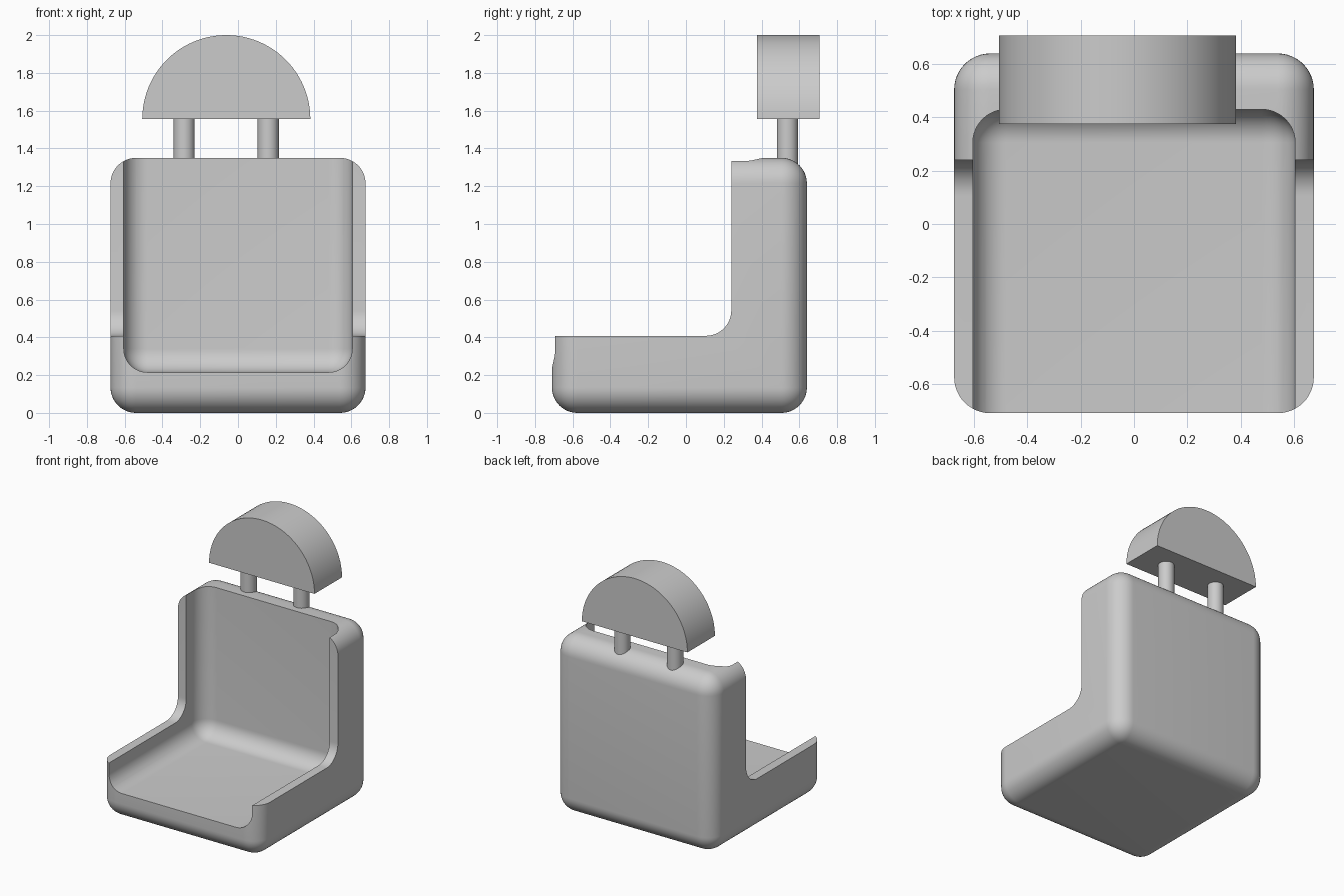
import bpy, bmesh, math
from mathutils import Vector

cube = bpy.data.objects.get("Cube")
if cube:
    bpy.data.objects.remove(cube, do_unlink=True)

grey = bpy.data.materials.new("plain_grey")
grey.use_nodes = True
colour = (0.6, 0.6, 0.6, 1)
grey.diffuse_color = colour
grey.node_tree.nodes["Principled BSDF"].inputs["Base Color"].default_value = colour


def make_object(name, bm):
    bmesh.ops.recalc_face_normals(bm, faces=bm.faces)
    mesh = bpy.data.meshes.new(name)
    bm.to_mesh(mesh)
    bm.free()
    mesh.materials.append(grey)
    obj = bpy.data.objects.new(name, mesh)
    bpy.context.collection.objects.link(obj)
    return obj


def activate(obj):
    bpy.ops.object.select_all(action="DESELECT")
    obj.select_set(True)
    bpy.context.view_layer.objects.active = obj


def smooth(obj):
    activate(obj)
    bpy.ops.object.shade_smooth_by_angle(angle=math.radians(30))


def rounded_box(name, low, high, radius):
    low, high = Vector(low), Vector(high)
    bm = bmesh.new()
    bmesh.ops.create_cube(bm, size=1)
    for v in bm.verts:
        v.co = (low + high) / 2 + v.co * (high - low)
    bmesh.ops.bevel(bm, geom=bm.edges[:], offset=radius, segments=12,
                    profile=0.5, affect="EDGES")
    return make_object(name, bm)


def extrude_profile(name, points, offset):
    bm = bmesh.new()
    face = bm.faces.new([bm.verts.new(p) for p in points])
    result = bmesh.ops.extrude_face_region(bm, geom=[face])
    verts = [g for g in result["geom"] if isinstance(g, bmesh.types.BMVert)]
    bmesh.ops.translate(bm, verts=verts, vec=offset)
    return make_object(name, bm)


def arc(cx, cz, radius, start, end, steps):
    angles = [math.radians(start + (end - start) * i / steps) for i in range(steps + 1)]
    return [(cx + radius * math.cos(a), cz + radius * math.sin(a)) for a in angles]


def cut(obj, cutter):
    mod = obj.modifiers.new("cut", "BOOLEAN")
    mod.operation = "DIFFERENCE"
    mod.solver = "EXACT"
    mod.object = cutter
    activate(obj)
    bpy.ops.object.modifier_apply(modifier=mod.name)
    bpy.data.objects.remove(cutter, do_unlink=True)


# Seat shell: rounded block, hollowed from the front and top
shell = rounded_box("seat_shell", (-0.675, -0.71, 0), (0.675, 0.64, 1.35), 0.135)
cut(shell, rounded_box("hollow_cutter", (-0.605, -1.2, 0.215), (0.605, 0.43, 1.8), 0.125))

# Sides lowered to armrest height, with a rounded inner corner
side = [(-1, 0.408), *arc(0.105, 0.543, 0.135, -90, 0, 12), (0.24, 1.6), (-1, 1.6)]
cut(shell, extrude_profile("side_cutter", [(-1, y, z) for y, z in side], (2, 0, 0)))
smooth(shell)

# Headrest: half disc
half_disc = arc(-0.062, 1.555, 0.445, 0, 180, 48)
smooth(extrude_profile("headrest", [(x, 0.375, z) for x, z in half_disc], (0, 0.332, 0)))

# Headrest posts
for name, x in (("right_post", -0.285), ("left_post", 0.16)):
    ring = arc(x, 0.537, 0.056, 0, 360 - 360 / 32, 31)
    smooth(extrude_profile(name, [(px, py, 1.25) for px, py in ring], (0, 0, 0.31)))
